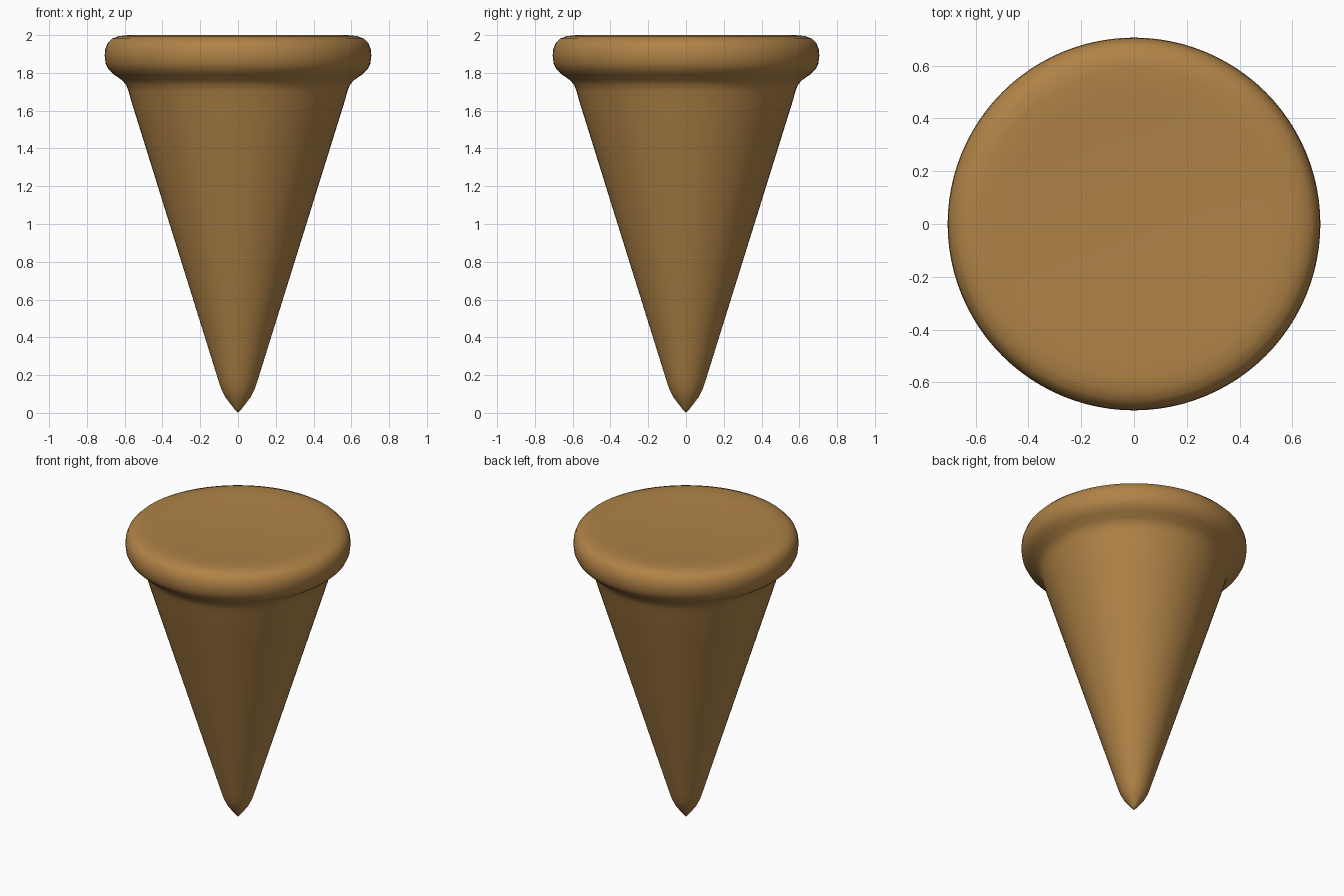
import bpy, bmesh
from math import tau
from mathutils import Vector

cube = bpy.data.objects.get("Cube")
if cube:
    bpy.data.objects.remove(cube, do_unlink=True)

# Material
brown = bpy.data.materials.new("warm_brown")
brown.use_nodes = True
brown.diffuse_color = (0.43, 0.225, 0.062, 1)
shader = brown.node_tree.nodes["Principled BSDF"]
shader.inputs["Base Color"].default_value = brown.diffuse_color
shader.inputs["Roughness"].default_value = 0.8


def lathe(name, profile, steps=96):
    """Spin a (radius, height) profile around z."""
    bm = bmesh.new()
    verts = [bm.verts.new((r, 0, z)) for r, z in profile]
    edges = [bm.edges.new(pair) for pair in zip(verts, verts[1:])]
    bmesh.ops.spin(bm, geom=verts + edges, cent=(0, 0, 0), axis=(0, 0, 1),
                   angle=tau, steps=steps)
    bmesh.ops.remove_doubles(bm, verts=bm.verts, dist=0.0005)
    bmesh.ops.recalc_face_normals(bm, faces=bm.faces)
    mesh = bpy.data.meshes.new(name)
    bm.to_mesh(mesh)
    bm.free()
    mesh.materials.append(brown)
    mesh.shade_smooth()
    obj = bpy.data.objects.new(name, mesh)
    bpy.context.collection.objects.link(obj)
    return obj


# Blunt tip
tip = [(0, 0), (0.02, 0.022), (0.065, 0.08), (0.09, 0.13), (0.108, 0.185)]

# Straight tapered shaft
low, high = Vector((0.122, 0.23)), Vector((0.568, 1.66))
shaft = [tuple(low.lerp(high, i / 8)) for i in range(9)]

# Flared neck, rounded rim and slightly dished top
head = [(0.58, 1.705), (0.593, 1.737), (0.615, 1.762), (0.655, 1.79),
        (0.685, 1.818), (0.701, 1.85), (0.706, 1.89), (0.703, 1.925),
        (0.69, 1.958), (0.667, 1.981), (0.63, 1.995), (0.58, 2.0),
        (0.5, 1.997), (0.38, 1.99), (0.2, 1.985), (0, 1.984)]

lathe("tapered_peg", tip + shaft + head)
